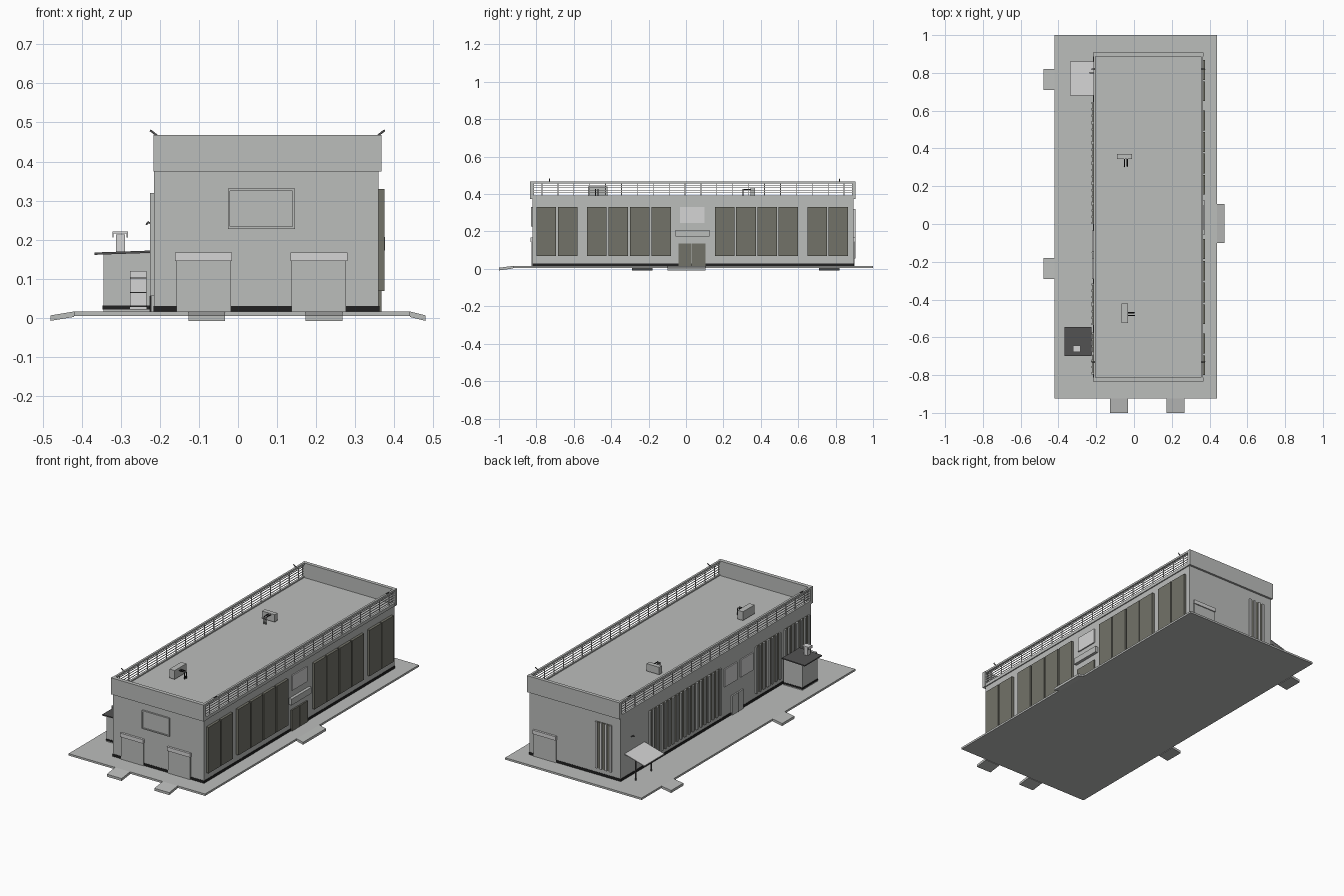
import bpy, bmesh
from mathutils import Vector

if "Cube" in bpy.data.objects:
    bpy.data.objects.remove(bpy.data.objects["Cube"], do_unlink=True)


def material(name, r, g, b):
    m = bpy.data.materials.new(name)
    m.use_nodes = True
    m.diffuse_color = (r, g, b, 1)
    m.node_tree.nodes["Principled BSDF"].inputs["Base Color"].default_value = (r, g, b, 1)
    return m


GREY = material("concrete grey", .5, .51, .5)
LIGHT = material("light grey", .66, .66, .66)
GLASS = material("olive glass", .17, .17, .14)
DARK = material("dark grey", .085, .085, .085)
BLACK = material("black", .015, .015, .015)


def boxes(name, mat, spans):
    """One object from boxes, each given as x, y and z ranges."""
    bm = bmesh.new()
    for spans_xyz in spans:
        lo, hi = zip(*spans_xyz)
        made = bmesh.ops.create_cube(bm, size=1)["verts"]
        for v in made:
            v.co = Vector([lo[i] if v.co[i] < 0 else hi[i] for i in range(3)])
    mesh = bpy.data.meshes.new(name)
    bm.to_mesh(mesh)
    bm.free()
    mesh.materials.append(mat)
    ob = bpy.data.objects.new(name, mesh)
    bpy.context.collection.objects.link(ob)
    return ob


def slope(ob, axis, at, drop):
    """Lower the vertices on the far side of a plane."""
    sign = 1 if drop[0] > 0 else -1
    for v in ob.data.vertices:
        if (v.co[axis] - at) * sign > 0:
            v.co.z -= drop[1]


def tube(name, mat, points, radius):
    curve = bpy.data.curves.new(name, "CURVE")
    curve.dimensions = "3D"
    curve.bevel_depth = radius
    curve.bevel_resolution = 1
    curve.use_fill_caps = True
    line = curve.splines.new("POLY")
    line.points.add(len(points) - 1)
    for p, co in zip(line.points, points):
        p.co = (*co, 1)
    curve.materials.append(mat)
    ob = bpy.data.objects.new(name, curve)
    bpy.context.collection.objects.link(ob)


X0, X1, Y0, Y1 = -.215, .36, -.82, .895
G, ROOF, TOP = .016, .385, .468

# Ground slab, entry ramps and side step
boxes("ground_slab", GREY, [((-.42, .44), (-.925, 1), (.005, G))])
for y in (-.235, .765):
    slope(boxes("side_ramp", GREY, [((-.48, -.42), (y - .055, y + .055), (.002, G))]), 0, -.45, (-1, .01))
for x in (-.08, .22):
    slope(boxes("front_ramp", GREY, [((x - .047, x + .047), (-1, -.925), (.002, G))]), 1, -.95, (-1, .01))
slope(boxes("entrance_ramp", GREY, [((.44, .48), (-.1, .105), (.002, G))]), 0, .46, (1, .01))

# Walls with a dark plinth
boxes("walls", GREY, [((X0, X1), (Y0, Y1), (G, ROOF))])
e = .002
boxes("plinth", BLACK, [((X0 - e, X1 + e), (Y0 - e, Y1 + e), (G, .03))])

# Solid parapets at both ends, wrapping the corners
boxes("end_parapets", GREY, [((X0 - .002, .368), (a, b), (.374, TOP))
                             for a, b in ((-.834, Y0 + .008), (Y1 - .008, .907))])

# Long sides: edge beam, top rail, posts and bars
for a, b in ((X0, X0 + .012), (.354, .366)):
    mid = (a + b) / 2
    boxes("top_beam", GREY, [((a, b), (Y0, Y1), (.457, TOP)), ((a, b), (Y0, Y1), (.374, .392))])
    posts = [((mid - .002, mid + .002), (y - .002, y + .002), (ROOF, .46))
             for y in [Y0 + .05 + .085 * i for i in range(20)]]
    bars = [((mid - .0015, mid + .0015), (Y0, Y1), (z - .0015, z + .0015))
            for z in (.406, .42, .434, .447)]
    boxes("roof_railing", LIGHT, posts + bars)

# Corner floodlights
for x, s in ((X0, -1), (.366, 1)):
    for y in (-.73, .82):
        tube("floodlight", DARK, [(x - s * .008, y, .466), (x + s * .003, y, .475), (x + s * .01, y, .48)], .003)

# Windows on the +x side
starts = [-.80, -.685, -.53, -.415, -.30, -.185, .155, .268, .382, .495, .65, .762]
boxes("east_windows", GLASS, [((X1, .375), (y, y + .105), (.068, .33)) for y in starts])

# Windows on the -x side and the back, with upright slats
west = [.54, .433, .326, .219, .112, .005, -.42, -.53, -.68, -.79]
boxes("west_windows", GLASS, [((X0 - .004, X0), (y, y + .1), (.055, .32)) for y in west])
boxes("west_slats", GREY, [((X0 - .011, X0), (y + d - .006, y + d + .006), (.055, .32))
                           for y in west for d in (0, .033, .067, .1)])
boxes("back_window", GLASS, [((-.16, -.06), (Y1, Y1 + .004), (.055, .32))])
boxes("back_slats", LIGHT, [((x - .006, x + .006), (Y1, Y1 + .01), (.055, .32))
                            for x in (-.155, -.125, -.095, -.065)])

# Main entrance: double door, sign board and light panel
boxes("entrance_door", GLASS, [((X1, .368), (-.04, .03), (G, .135)), ((X1, .368), (.033, .103), (G, .135))])
boxes("entrance_canopy", GREY, [((X1, .377), (-.055, .125), (.172, .207))])
boxes("entrance_panel", LIGHT, [((X1, .367), (-.033, .1), (.245, .33))])

# Rear entrance on the -x side
boxes("west_door", GREY, [((X0 - .008, X0), (-.2, -.1), (G, .125))])
boxes("west_door_gap", BLACK, [((X0 - .01, X0), (-.152, -.148), (G, .125))])
boxes("west_panels", LIGHT, [((X0 - .007, X0), (y - .055, y + .055), (.2, .3)) for y in (-.09, -.235)])
tube("wall_lamp", DARK, [(X0, .8, .235), (X0 - .015, .8, .245), (X0 - .02, .8, .238)], .003)

# Roller doors with shutter housings
def roller_door(x, y, s):
    def span(d):
        return tuple(sorted((y, y + s * d)))
    boxes("roller_door", GREY, [((x - .07, x + .07), span(.006), (G, .147))])
    boxes("shutter_housing", LIGHT, [((x - .073, x + .073), span(.012), (.145, .167))])

for x in (-.088, .207):
    roller_door(x, Y0, -1)
roller_door(.26, Y1, 1)

# Framed board on the front
boxes("board", GREY, [((-.02, .14), (Y0 - .005, Y0), (.233, .325))])
boxes("board_frame", GREY, [((-.026, .146), (Y0 - .01, Y0), (z, z + .006)) for z in (.227, .325)]
      + [((x, x + .006), (Y0 - .01, Y0), (.227, .331)) for x in (-.026, .14)])

# Service hut with flue
boxes("hut", GREY, [((-.345, -.225), (-.69, -.555), (G, .165))])
boxes("hut_plinth", BLACK, [((-.347, -.225), (-.692, -.553), (.021, .031))])
slope(boxes("hut_roof", DARK, [((-.367, -.225), (-.7, -.545), (.166, .172))]), 0, -.3, (-1, .005))
boxes("hut_door", LIGHT, [((-.276, -.234), (-.695, -.69), (.022, .12))])
boxes("hut_door_bars", BLACK, [((-.276, -.234), (-.697, -.69), (z, z + .003)) for z in (.028, .063, .1)])
boxes("flue", LIGHT, [((-.313, -.289), (-.672, -.648), (.165, .213))])
boxes("flue_cowl", LIGHT, [((-.322, -.282), (-.677, -.643), (.216, .221))]
      + [((x, x + .003), (-.677, -.643), (.205, .221)) for x in (-.322, -.285)])

# Sloped canopy on two posts
slope(boxes("canopy", LIGHT, [((-.34, X0), (.68, .86), (.155, .16))]), 0, -.28, (-1, .035))
boxes("canopy_posts", DARK, [((-.274, -.268), (y - .003, y + .003), (G, .142)) for y in (.7, .84)])

# Rooftop air units with pipes bending to the roof
boxes("air_unit_back", GREY, [((-.09, -.01), (.344, .37), (.39, .432))])
boxes("air_unit_front", GREY, [((-.065, -.032), (-.525, -.42), (.39, .44))])
for d in (0, .014):
    tube("unit_pipe", BLACK, [(-.05 + d, .344, .425), (-.05 + d, .305, .425), (-.05 + d, .305, ROOF)], .003)
    tube("unit_pipe", BLACK, [(-.032, -.484 + d, .425), (.003, -.484 + d, .425), (.003, -.484 + d, ROOF)], .003)
